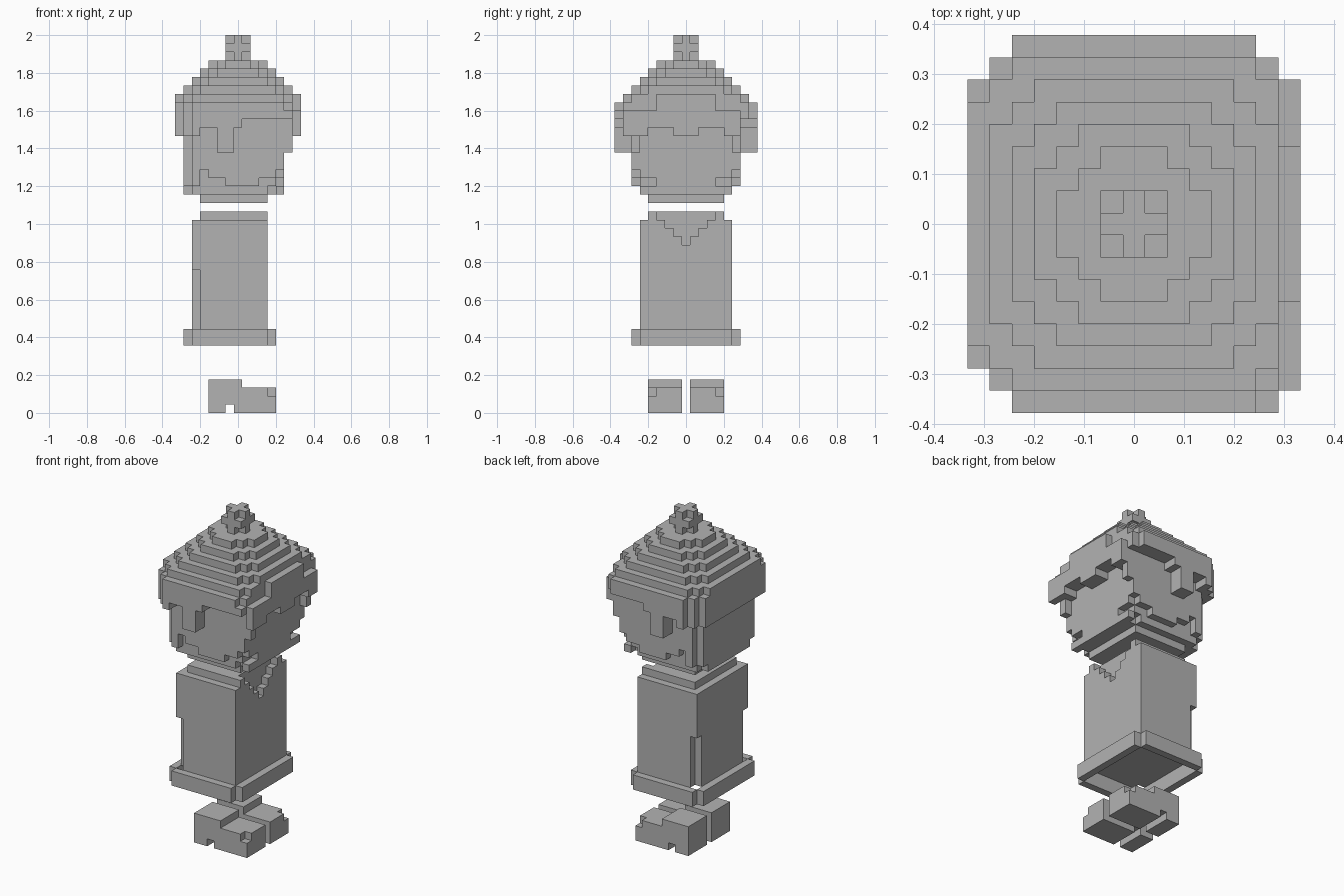
import bpy, bmesh, math
from mathutils import Vector
from itertools import product

if "Cube" in bpy.data.objects:
    bpy.data.objects.remove(bpy.data.objects["Cube"])

V = 2 / 45  # edge of one block

gray = bpy.data.materials.new("plain gray")
gray.use_nodes = True
gray.diffuse_color = (0.45, 0.45, 0.45, 1)
gray.node_tree.nodes["Principled BSDF"].inputs["Base Color"].default_value = gray.diffuse_color


def blocks(name, xs, ys, zs, keep=lambda x, y, z: True):
    """Stack cubes in the inclusive ranges where keep() holds; make the outer skin."""
    spans = [range(a, b + 1) for a, b in (xs, ys, zs)]
    cells = {c for c in product(*spans) if keep(*c)}
    bm = bmesh.new()
    for c in cells:
        for axis, sign in product(range(3), (-1, 1)):
            n = Vector((0, 0, 0))
            n[axis] = sign
            if tuple(int(i) for i in Vector(c) + n) in cells:
                continue
            u, w = Vector((0, 0, 0)), Vector((0, 0, 0))
            u[(axis + 1) % 3] = 0.5
            w[(axis + 2) % 3] = 0.5 * sign
            mid = Vector(c) + Vector((0, 0, 0.5)) + n / 2
            corners = (mid - u - w, mid + u - w, mid + u + w, mid - u + w)
            bm.faces.new([bm.verts.new(p * V) for p in corners])
    bmesh.ops.remove_doubles(bm, verts=bm.verts[:], dist=V / 100)
    bmesh.ops.dissolve_limit(bm, angle_limit=math.radians(1),
                             verts=bm.verts[:], edges=bm.edges[:])
    mesh = bpy.data.meshes.new(name)
    bm.to_mesh(mesh)
    bm.free()
    mesh.materials.append(gray)
    obj = bpy.data.objects.new(name, mesh)
    bpy.context.collection.objects.link(obj)


def rounded(x, y, a, b, cut):
    """Inside a rectangle whose corners are stepped off by cut blocks."""
    return abs(x) <= a and abs(y) <= b and a - abs(x) + b - abs(y) >= cut


# Feet: low toe, heel notch, clipped outer toe corner
def foot(x, y, z):
    if z == 3 and x > 0 or z == 0 and x == -1:
        return False
    return not (x == 4 and abs(y) == 4 and z == 2)


blocks("left_foot", (-3, 4), (1, 4), (0, 3), foot)
blocks("right_foot", (-3, 4), (-4, -1), (0, 3), foot)

# Hem: open ring without its corners
blocks("robe_hem", (-6, 4), (-6, 6), (8, 9),
       lambda x, y, z: (x in (-6, 4)) != (abs(y) == 6))


# Robe with stepped neckline and open lower back corners
def robe(x, y, z):
    if x == 3 and abs(y) <= z - 20:
        return False
    if z == 23:
        return x > -5 and abs(y) < 5
    return not (x == -5 and abs(y) == 5 and z < 17)


blocks("robe", (-5, 3), (-5, 5), (10, 23), robe)


# Head: steps at the chin and jaw
def head(x, y, z):
    y = abs(y)
    if z == 26:
        return y <= 5 and not (y == 5 and x in (-6, 4))
    if x == -6:
        return y < 6
    low = 27
    if y == 6 and x > -5:
        low = 27 if -1 <= x <= 2 else 28 if -3 <= x <= 4 else 29
    if x == 5:
        low = max(low, 27 if y <= 3 else 28 if y <= 5 else 29)
    return z >= low


blocks("chin", (-4, 3), (-4, 4), (25, 25))
blocks("head", (-6, 5), (-6, 6), (26, 32), head)


# Hood band: lower edge varies around the head
def hood(x, y, z):
    cut = 1 if x > 0 and y < 0 and z < 36 else 2
    if not rounded(x, y, 7, 8, cut):
        return False
    y = abs(y)
    if x == 7 and y > 3 and z > 35:
        return False
    if y >= 7 and x < 7:
        low = 35 if x > 0 else 34 if x == 0 else 31 if x >= -2 else 34 if x >= -4 else 33
    elif x >= 6:
        low = 33 if y <= 1 or y >= 5 else 34
        if x == 6 and y == 6:
            low = 31
    else:
        low = 33
    return z >= low


blocks("hood_band", (-7, 7), (-8, 8), (31, 36), hood)


# Stepped dome
def dome(x, y, z):
    size = 44 - z
    return rounded(x, y, size, size, 2) and not (x == 7 and abs(y) > 3)


blocks("hood_dome", (-7, 7), (-7, 7), (37, 41), dome)

# Knob: cube with its eight corners removed
blocks("top_knob", (-1, 1), (-1, 1), (42, 44),
       lambda x, y, z: abs(x) + abs(y) + abs(z - 43) < 3)
